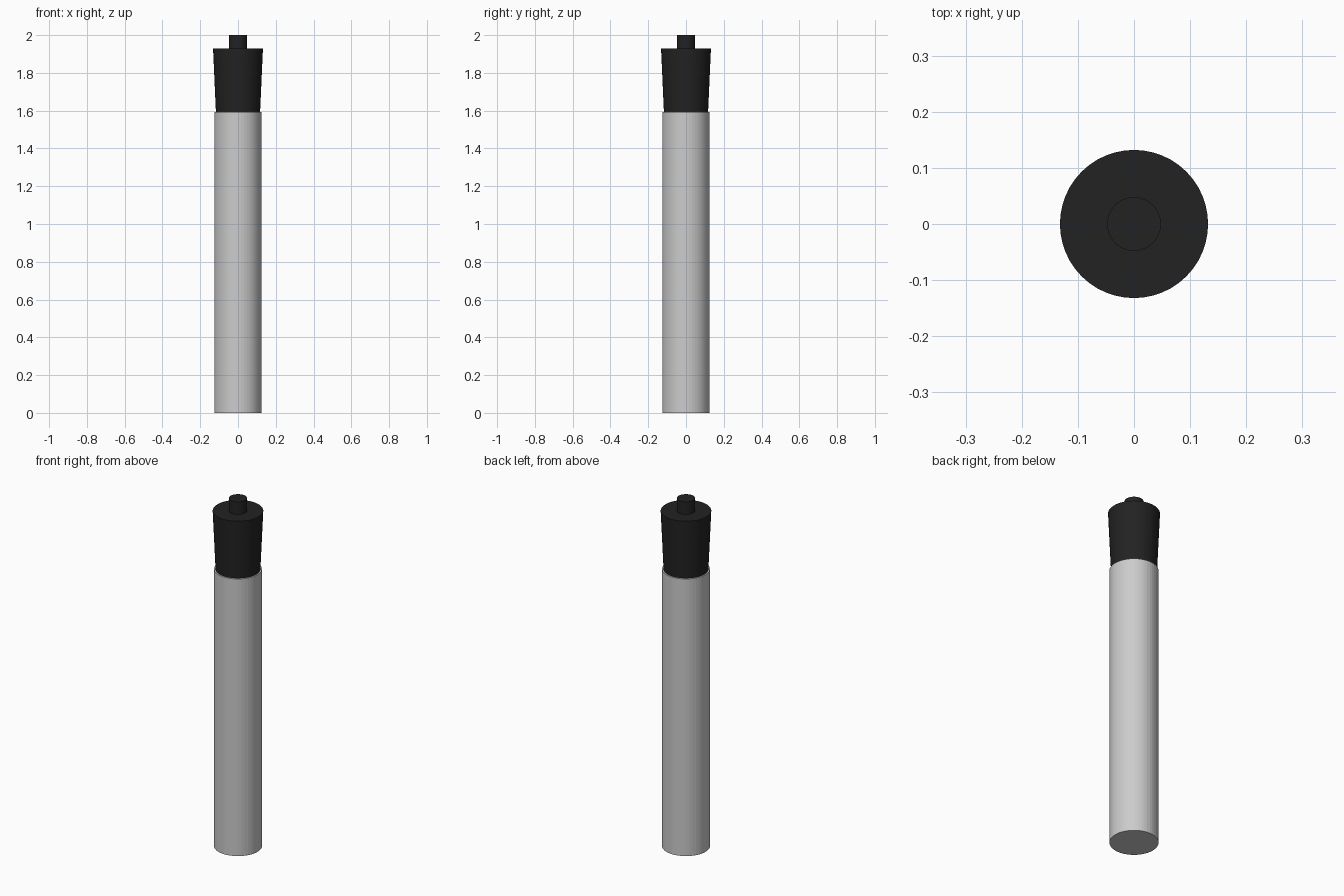
import bpy

cube = bpy.data.objects.get("Cube")
if cube:
    bpy.data.objects.remove(cube, do_unlink=True)


def material(name, value):
    mat = bpy.data.materials.new(name)
    mat.use_nodes = True
    colour = (value, value, value, 1)
    mat.diffuse_color = colour
    mat.node_tree.nodes["Principled BSDF"].inputs["Base Color"].default_value = colour
    return mat


def tapered_cylinder(name, bottom_radius, top_radius, bottom, top, mat):
    bpy.ops.mesh.primitive_cone_add(
        vertices=48, radius1=bottom_radius, radius2=top_radius,
        depth=top - bottom, location=(0, 0, (bottom + top) / 2))
    part = bpy.context.object
    part.name = name
    part.data.materials.append(mat)
    return part


light_grey = material("light grey", 0.6)
black = material("black", 0.016)

# Long straight tube
tapered_cylinder("body", 0.125, 0.125, 0, 1.593, light_grey)
# Grip flaring towards the top
tapered_cylinder("cap", 0.117, 0.132, 1.593, 1.928, black)
# Small push button
tapered_cylinder("button", 0.048, 0.048, 1.928, 2, black)
